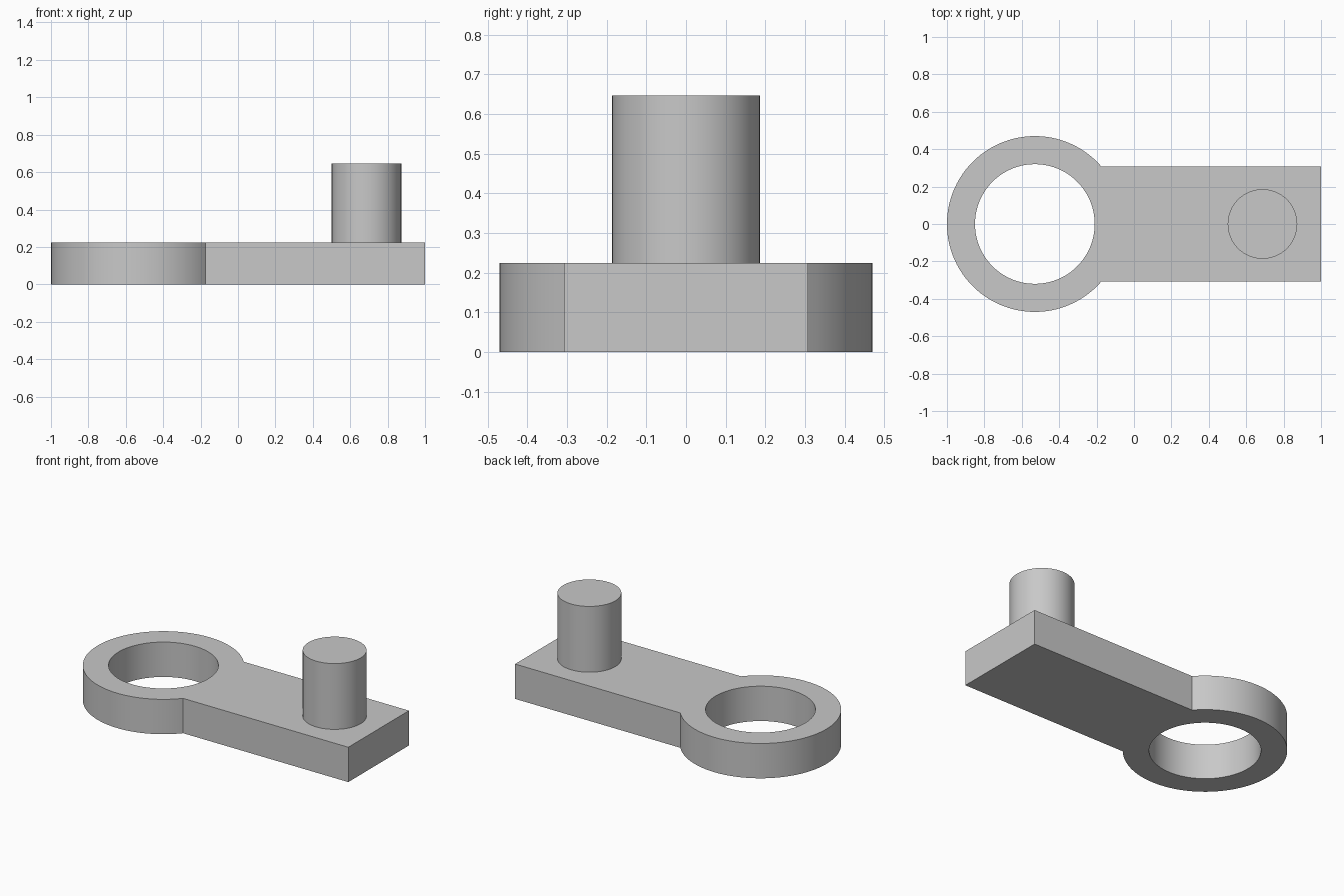
import bpy, bmesh, math

cube = bpy.data.objects.get("Cube")
if cube:
    bpy.data.objects.remove(cube, do_unlink=True)

THICK = 0.224
RING_X, RING_R, HOLE_R = -0.53, 0.47, 0.32
BAR_HALF = 0.308
PIN_X, PIN_R, PIN_TOP = 0.687, 0.186, 0.647

# Plain grey
grey = bpy.data.materials.new("grey")
grey.use_nodes = True
colour = (0.58, 0.58, 0.58, 1)
grey.diffuse_color = colour
grey.node_tree.nodes["Principled BSDF"].inputs["Base Color"].default_value = colour


def arc(cx, radius, start, end, steps):
    angles = [start + (end - start) * i / steps for i in range(steps + 1)]
    return [(cx + radius * math.cos(a), radius * math.sin(a)) for a in angles]


def extruded(name, loops, bottom, top):
    """Fill closed outlines (the later ones are holes) and extrude them upward."""
    bm = bmesh.new()
    for loop in loops:
        verts = [bm.verts.new((x, y, bottom)) for x, y in loop]
        for i, v in enumerate(verts):
            bm.edges.new((verts[i - 1], v))
    bmesh.ops.triangle_fill(bm, edges=bm.edges[:], use_beauty=True, normal=(0, 0, 1))
    result = bmesh.ops.extrude_face_region(bm, geom=bm.faces[:], use_keep_orig=True)
    raised = [g for g in result["geom"] if isinstance(g, bmesh.types.BMVert)]
    bmesh.ops.translate(bm, verts=raised, vec=(0, 0, top - bottom))
    bmesh.ops.recalc_face_normals(bm, faces=bm.faces[:])
    mesh = bpy.data.meshes.new(name)
    bm.to_mesh(mesh)
    bm.free()
    mesh.materials.append(grey)
    obj = bpy.data.objects.new(name, mesh)
    bpy.context.collection.objects.link(obj)
    bpy.ops.object.select_all(action='DESELECT')
    obj.select_set(True)
    bpy.context.view_layer.objects.active = obj
    bpy.ops.object.shade_smooth_by_angle(angle=math.radians(30))
    return obj


# Arm: round eye running into a straight bar, with a through hole
neck = math.asin(BAR_HALF / RING_R)
outline = arc(RING_X, RING_R, neck, 2 * math.pi - neck, 80)
outline += [(1, -BAR_HALF), (1, BAR_HALF)]
hole = arc(RING_X, HOLE_R, 0, 2 * math.pi, 80)[:-1]
extruded("arm_with_eye", [outline, hole], 0, THICK)

# Upright pin, seated slightly into the bar
extruded("pin", [arc(PIN_X, PIN_R, 0, 2 * math.pi, 64)[:-1]], THICK - 0.02, PIN_TOP)
